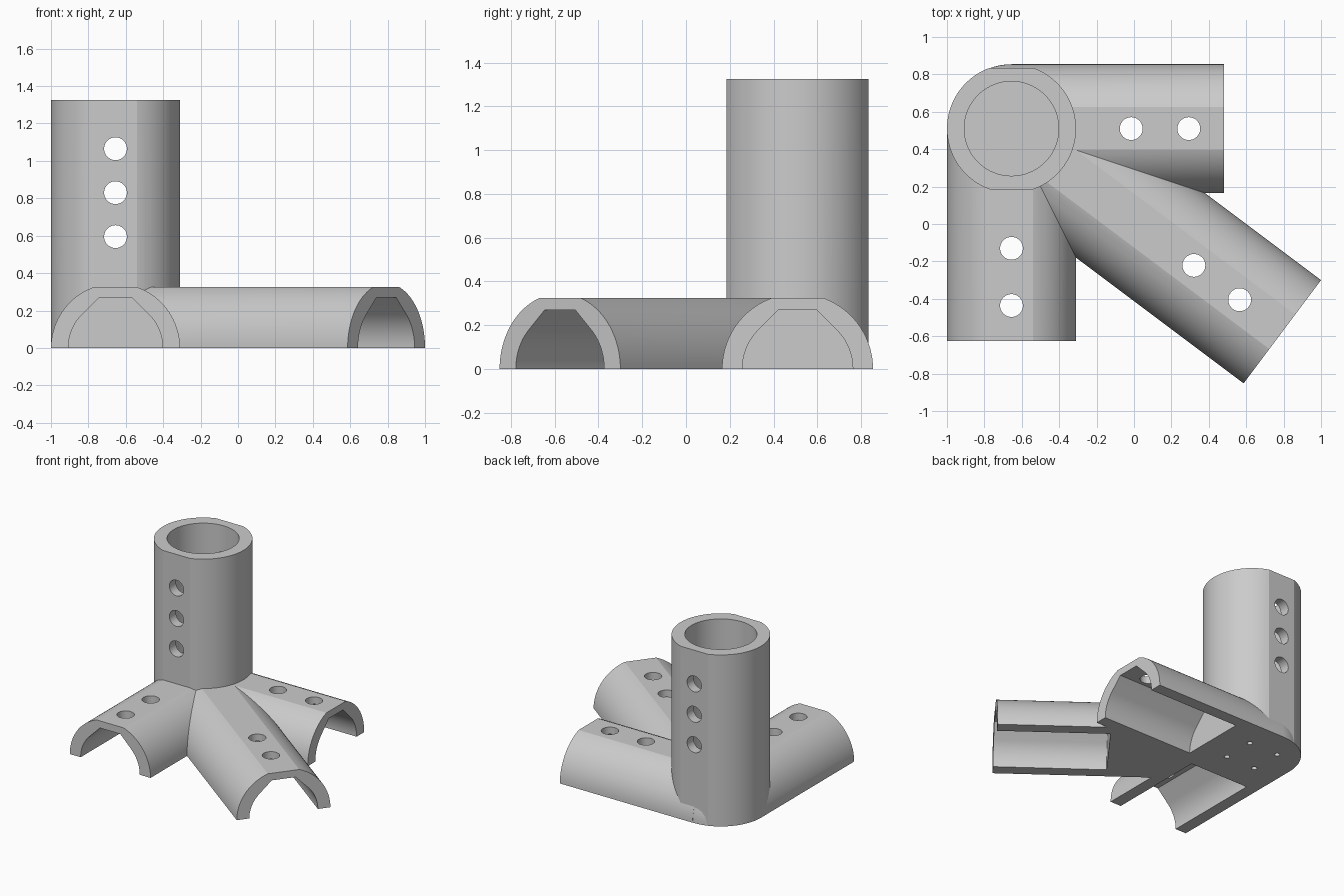
import bpy, bmesh
from math import asin, cos, sin, pi, radians
from mathutils import Matrix, Vector

if "Cube" in bpy.data.objects:
    bpy.data.objects.remove(bpy.data.objects["Cube"], do_unlink=True)

HUB = Vector((-0.655, 0.51, 0))
R, FLAT, BORE, ROOF = 0.345, 0.325, 0.2525, 0.27
HOLE = 0.061
UP = Vector((0, 0, 1))


def arc(r, a, b, n):
    return [(r * cos(a + (b - a) * i / n), r * sin(a + (b - a) * i / n)) for i in range(n + 1)]


def circle(r, n=48):
    return arc(r, 0, 2 * pi, n)[:-1]


def frame(origin, axis, up):
    """Local z runs along axis, local y along up."""
    m = Matrix((up.cross(axis), up, axis)).transposed().to_4x4()
    m.translation = origin
    return m


def finish(name, bm, matrix):
    bmesh.ops.transform(bm, matrix=matrix, verts=bm.verts)
    bmesh.ops.recalc_face_normals(bm, faces=bm.faces)
    mesh = bpy.data.meshes.new(name)
    bm.to_mesh(mesh)
    bm.free()
    obj = bpy.data.objects.new(name, mesh)
    bpy.context.collection.objects.link(obj)
    return obj


def prism(name, points, start, end, matrix):
    """Closed solid: bottom cap, top cap and side walls."""
    bm = bmesh.new()
    low = [bm.verts.new((x, y, start)) for x, y in points]
    high = [bm.verts.new((x, y, end)) for x, y in points]
    bm.faces.new(low[::-1])
    bm.faces.new(high)
    for i in range(len(points)):
        bm.faces.new((low[i - 1], low[i], high[i], high[i - 1]))
    return finish(name, bm, matrix)


def combine(target, other, operation):
    bpy.context.view_layer.objects.active = target
    mod = target.modifiers.new("combine", "BOOLEAN")
    mod.operation, mod.solver, mod.object = operation, "MANIFOLD", other
    bpy.ops.object.modifier_apply(modifier=mod.name)
    bpy.data.objects.remove(other, do_unlink=True)


# Round tube outline with two flats, and the roofed channel cut into each arm
a = asin(FLAT / R)
outline = arc(R, -a, a, 40) + arc(R, pi - a, pi + a, 40)
roof_x = 2 * BORE * sin(pi / 4) - ROOF
channel = ([(BORE, -0.1)] + arc(BORE, 0, pi / 4, 16) + [(roof_x, ROOF), (-roof_x, ROOF)]
           + arc(BORE, 3 * pi / 4, pi, 16) + [(-BORE, -0.1)])

# Arms: direction, length, channel start, hole distances
arms = [
    (Vector((0, -1, 0)), 1.135, 0.36, (0.64, 0.946)),
    (Vector((1, 0, 0)), 1.135, 0.36, (0.64, 0.948)),
    (Vector((0.8, -0.6, 0)), 1.81, 1.01, (1.219, 1.525)),
]

# Rounded corner ball with the three round arms growing out of it
ball = bmesh.new()
bmesh.ops.create_uvsphere(ball, u_segments=72, v_segments=36, radius=R - 0.001)
bracket = finish("corner_bracket", ball, Matrix.Translation(HUB) @ Matrix.Rotation(0.02, 4, "Z"))
for direction, length, start, holes in arms:
    combine(bracket, prism("arm", circle(R, 96), 0, length, frame(HUB, direction, UP)), "UNION")

# Slab that leaves flat tops and a flat underside
square = [(-2, -2), (2, -2), (2, 2), (-2, 2)]
combine(bracket, prism("slab", square, 0, FLAT, Matrix()), "INTERSECT")

# Upright tube
combine(bracket, prism("tube", outline, 0, 1.325, Matrix.Translation(HUB)), "UNION")

# Arm channels and their screw holes
for direction, length, start, holes in arms:
    combine(bracket, prism("channel", channel, start, length + 0.1, frame(HUB, direction, UP)),
            "DIFFERENCE")
    for d in holes:
        combine(bracket, prism("hole", circle(HOLE), -0.1, 0.5,
                               Matrix.Translation(HUB + direction * d)), "DIFFERENCE")

# Tube bore and its cross holes
combine(bracket, prism("bore", circle(BORE, 80), 0.345, 1.5, Matrix.Translation(HUB)), "DIFFERENCE")
for z in (0.595, 0.83, 1.065):
    combine(bracket, prism("hole", circle(HOLE), -0.5, 0.5,
                           frame(HUB + UP * z, Vector((0, 1, 0)), UP)), "DIFFERENCE")

# Small blind holes under the hub
for x in (-0.125, 0.125):
    for y in (-0.125, 0.125):
        combine(bracket, prism("pilot", circle(0.02, 20), -0.1, 0.2,
                               Matrix.Translation(HUB + Vector((x, y, 0)))), "DIFFERENCE")

# Plain grey material
grey = bpy.data.materials.new("plain_grey")
grey.use_nodes = True
colour = (0.6, 0.6, 0.6, 1)
grey.diffuse_color = colour
grey.node_tree.nodes["Principled BSDF"].inputs["Base Color"].default_value = colour
bracket.data.materials.clear()
bracket.data.materials.append(grey)
for poly in bracket.data.polygons:
    poly.material_index = 0

bpy.ops.object.select_all(action="DESELECT")
bracket.select_set(True)
bpy.context.view_layer.objects.active = bracket
bpy.ops.object.shade_smooth_by_angle(angle=radians(15))
